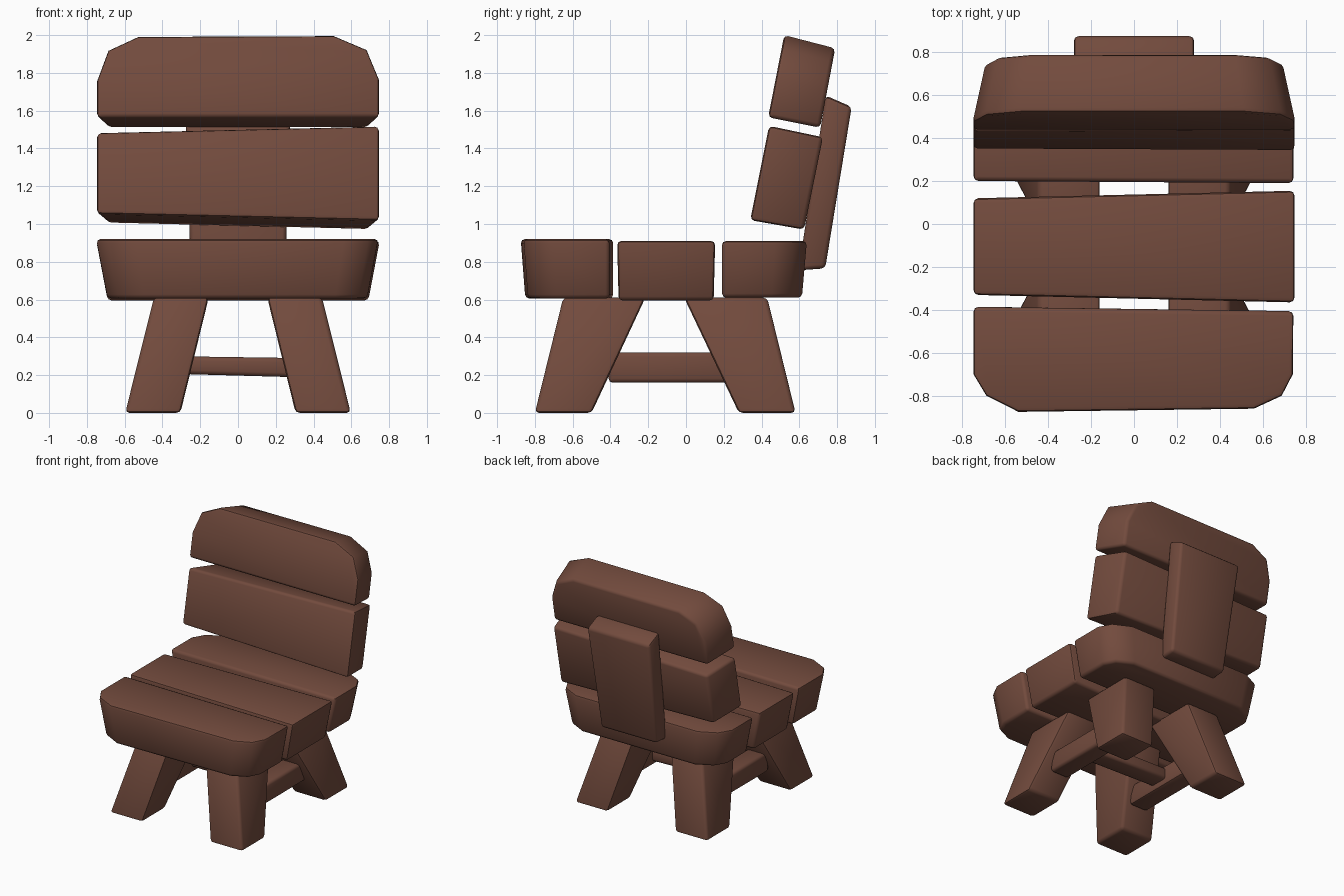
import bpy, bmesh, math
from mathutils import Vector

if "Cube" in bpy.data.objects:
    bpy.data.objects.remove(bpy.data.objects["Cube"])

wood = bpy.data.materials.new("brown_wood")
wood.diffuse_color = (0.17, 0.07, 0.047, 1)
wood.use_nodes = True
wood.node_tree.nodes["Principled BSDF"].inputs["Base Color"].default_value = wood.diffuse_color


def block(name, loop_a, loop_b, bevel=0.022):
    """Solid between two matching loops, with softened edges."""
    bm = bmesh.new()
    a = [bm.verts.new(p) for p in loop_a]
    b = [bm.verts.new(p) for p in loop_b]
    n = len(a)
    bm.faces.new(a)
    bm.faces.new(b[::-1])
    for i in range(n):
        j = (i + 1) % n
        bm.faces.new((a[i], b[i], b[j], a[j]))
    bmesh.ops.recalc_face_normals(bm, faces=bm.faces)
    edges = [e for e in bm.edges if e.calc_face_angle() > math.radians(45)]
    bmesh.ops.bevel(bm, geom=edges, offset=bevel, segments=2, profile=0.5,
                    affect='EDGES', clamp_overlap=True)
    bmesh.ops.recalc_face_normals(bm, faces=bm.faces)
    mesh = bpy.data.meshes.new(name)
    bm.to_mesh(mesh)
    bm.free()
    mesh.shade_smooth()
    mesh.set_sharp_from_angle(angle=math.radians(45))
    mesh.materials.append(wood)
    ob = bpy.data.objects.new(name, mesh)
    bpy.context.collection.objects.link(ob)
    return ob


def rect(x0, x1, y0, y1, z):
    return [(x0, y0, z), (x1, y0, z), (x1, y1, z), (x0, y1, z)]


def seat_plank(name, outline, z0, z1, yc, sy):
    """Plank whose outline narrows towards the underside."""
    block(name,
          [(x * 0.92, yc + (y - yc) * sy, z0) for x, y in outline],
          [(x, y, z1) for x, y in outline])


# Seat planks
seat_plank("front_seat_plank",
           [(-0.75, -0.385), (0.745, -0.405), (0.742, -0.70), (0.69, -0.80),
            (0.56, -0.86), (-0.54, -0.875), (-0.69, -0.80), (-0.75, -0.70)],
           0.605, 0.92, -0.39, 0.95)
seat_plank("middle_seat_plank",
           [(-0.75, -0.33), (0.75, -0.365), (0.75, 0.155), (-0.75, 0.12)],
           0.595, 0.91, -0.11, 0.97)
seat_plank("rear_seat_plank",
           [(-0.75, 0.20), (0.745, 0.19), (0.745, 0.47), (0.69, 0.57),
            (0.55, 0.64), (-0.55, 0.64), (-0.69, 0.57), (-0.75, 0.47)],
           0.61, 0.91, 0.20, 0.94)


def back_plank(name, outline, front, back):
    """Leaning plank; outline is (x, height fraction) on a sloped face."""
    loops = []
    for (lo, hi), sx in ((front, 1.0), (back, 0.92)):
        lo, hi = Vector(lo), Vector(hi)
        loops.append([(x * sx, *lo.lerp(hi, t)) for x, t in outline])
    block(name, *loops)


# Backrest planks
back_plank("lower_back_plank",
           [(-0.75, 0.07), (0.75, 0.0), (0.75, 1.0), (-0.75, 0.93)],
           ((0.34, 1.02), (0.44, 1.52)), ((0.625, 0.97), (0.725, 1.46)))
back_plank("upper_back_plank",
           [(-0.75, 0.0), (0.75, 0.0), (0.75, 0.47), (0.685, 0.83),
            (0.51, 1.0), (-0.53, 0.99), (-0.69, 0.82), (-0.75, 0.45)],
           ((0.435, 1.565), (0.52, 2.0)), ((0.71, 1.51), (0.79, 1.93)))

# Rear upright holding the backrest
up0, up1 = 0.25, 0.28
block("back_support",
      [(-up0, 0.595, 0.755), (up0, 0.595, 0.755), (up0, 0.737, 0.765), (-up0, 0.737, 0.765)],
      [(-up1, 0.74, 1.68), (up1, 0.74, 1.68), (up1, 0.877, 1.62), (-up1, 0.877, 1.62)])

# Splayed legs and side rungs on both sides
for s, side in ((-1, "left"), (1, "right")):
    for name, low, high in (("front", (-0.80, -0.50), (-0.65, -0.215)),
                            ("rear", (0.28, 0.58), (-0.01, 0.43))):
        block(f"{name}_{side}_leg",
              rect(s * 0.305, s * 0.597, *low, 0.0),
              rect(s * 0.155, s * 0.445, *high, 0.61))
    block(f"{side}_side_rung",
          rect(s * 0.30, s * 0.46, -0.41, 0.27, 0.16),
          rect(s * 0.30, s * 0.46, -0.41, 0.27, 0.32))

# Cross rung between the side rungs
block("cross_rung",
      [(-0.34, -0.16, 0.207), (0.34, -0.16, 0.188), (0.34, 0.0, 0.188), (-0.34, 0.0, 0.207)],
      [(-0.34, -0.16, 0.30), (0.34, -0.16, 0.29), (0.34, 0.0, 0.29), (-0.34, 0.0, 0.30)])
